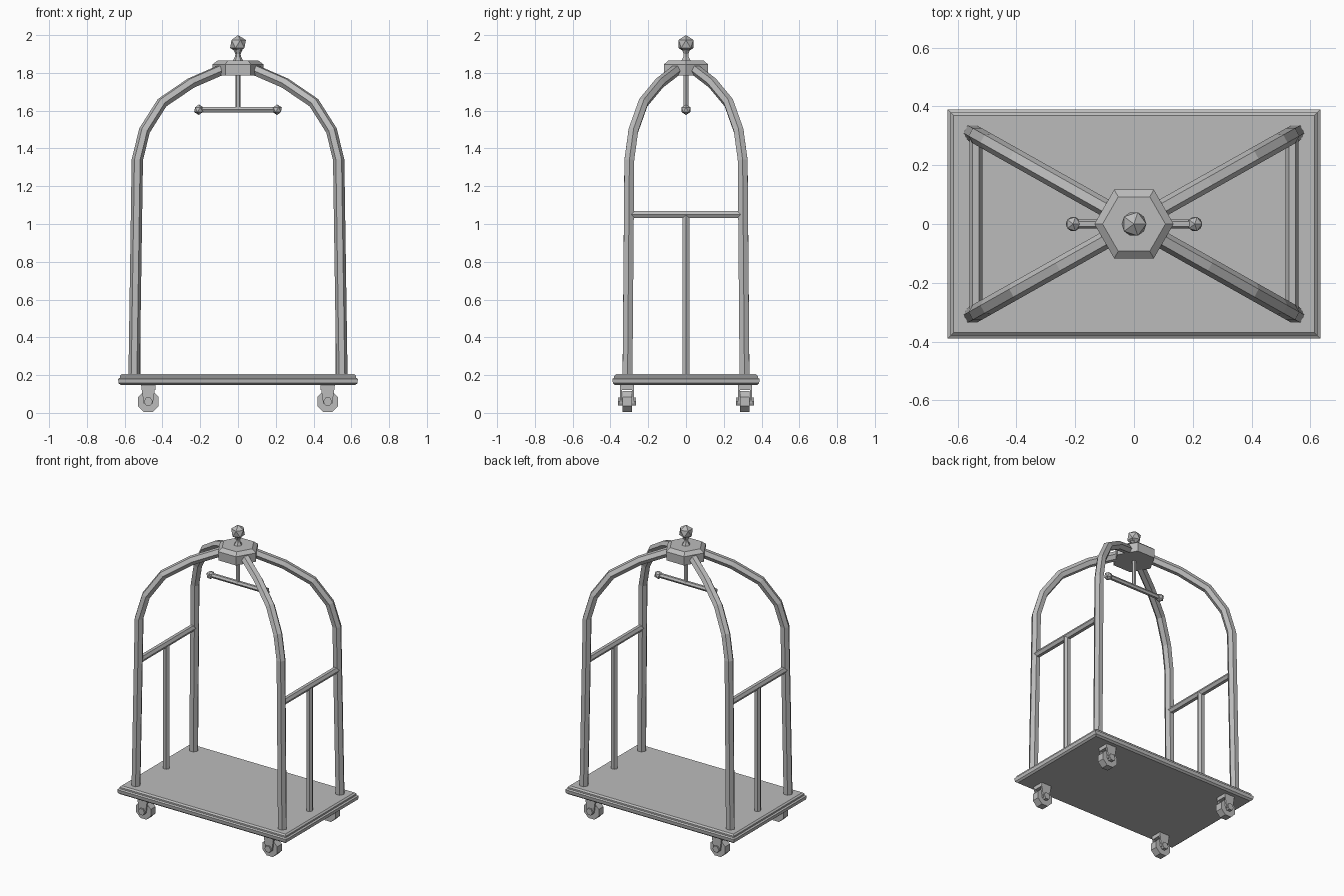
import bpy, bmesh, math
from mathutils import Vector, Matrix

cube = bpy.data.objects.get("Cube")
if cube:
    bpy.data.objects.remove(cube, do_unlink=True)

GREY = (0.5, 0.5, 0.5, 1)
metal = bpy.data.materials.new("plain grey")
metal.use_nodes = True
metal.diffuse_color = GREY
metal.node_tree.nodes["Principled BSDF"].inputs["Base Color"].default_value = GREY


def add_object(name, bm):
    mesh = bpy.data.meshes.new(name)
    bmesh.ops.recalc_face_normals(bm, faces=bm.faces)
    bm.to_mesh(mesh)
    bm.free()
    mesh.materials.append(metal)
    obj = bpy.data.objects.new(name, mesh)
    bpy.context.collection.objects.link(obj)
    return obj


def loft(name, rings):
    """Skin equal-sized rings of points and cap both ends."""
    bm = bmesh.new()
    rows = [[bm.verts.new(p) for p in ring] for ring in rings]
    n = len(rows[0])
    for a, b in zip(rows, rows[1:]):
        for i in range(n):
            j = (i + 1) % n
            bm.faces.new((a[i], a[j], b[j], b[i]))
    bm.faces.new(rows[0])
    bm.faces.new(rows[-1])
    return add_object(name, bm)


def tube(name, path, radius, sides=6, turn=0.0):
    """Sweep a polygon along a path that lies in one plane."""
    pts = [Vector(p) for p in path]
    first = (pts[1] - pts[0]).normalized()
    last = (pts[-1] - pts[0]).normalized()
    side = first.cross(last)
    if side.length < 0.01:
        side = first.cross(Vector((0, 0, 1)) if abs(first.z) < 0.9 else Vector((0, 1, 0)))
    side.normalize()
    rings = []
    for i, p in enumerate(pts):
        along = (pts[min(i + 1, len(pts) - 1)] - pts[max(i - 1, 0)]).normalized()
        up = along.cross(side)
        angles = [turn + math.tau * k / sides for k in range(sides)]
        rings.append([p + radius * (side * math.cos(a) + up * math.sin(a)) for a in angles])
    return loft(name, rings)


def turned(name, profile, sides):
    """Loft a (radius, height) profile around the z axis."""
    return loft(name, [[(r * math.cos(math.tau * k / sides), r * math.sin(math.tau * k / sides), z)
                        for k in range(sides)] for r, z in profile])


def ball(name, centre, radius):
    bm = bmesh.new()
    bmesh.ops.create_icosphere(bm, subdivisions=1, radius=radius,
                               matrix=Matrix.Translation(centre))
    return add_object(name, bm)


# Platform with a stepped, rounded rim
rim = [(0.015, 0.147), (0.003, 0.157), (0, 0.18), (0.01, 0.186), (0.01, 0.196), (0.02, 0.205)]
loft("platform", [[(sx * (0.635 - d), sy * (0.39 - d), z)
                   for sx, sy in ((-1, -1), (1, -1), (1, 1), (-1, 1))] for d, z in rim])

# Four diagonal arched legs meeting at the hub
arch = [(0.55, 0.2), (0.533, 1.34), (0.495, 1.495), (0.402, 1.642), (0.249, 1.746), (0.09, 1.815)]
for sx, side in ((1, "left"), (-1, "right")):
    for sy, end in ((-1, "front"), (1, "back")):
        tube(f"{end}_{side}_arch_leg", [(sx * x, sy * x * 0.563, z) for x, z in arch], 0.03)

        # Caster: wheel, axle, fork cheeks and mounting plate
        cx, cy, cz = sx * 0.475, sy * 0.312, 0.06
        tag = f"{end}_{side}_caster"
        tube(tag + "_wheel", [(cx, cy - 0.025, cz), (cx, cy + 0.025, cz)], 0.06, 8, math.pi / 8)
        tube(tag + "_axle", [(cx, cy - 0.048, cz), (cx, cy + 0.048, cz)], 0.024)
        outline = [(-0.038, 0.147), (0.038, 0.147), (0.024, 0.05), (-0.024, 0.05)]
        for s in (-1, 1):
            loft(tag + "_fork", [[(cx + x, cy + s * y, z) for x, z in outline]
                                 for y in (0.027, 0.038)])
        loft(tag + "_mount", [[(cx + a * 0.037, cy + b * 0.037, z)
                               for a, b in ((-1, -1), (1, -1), (1, 1), (-1, 1))]
                              for z in (0.122, 0.15)])

    # Side rail and its centre post
    tube(f"{side}_rail", [(sx * 0.538, -0.3, 1.05), (sx * 0.538, 0.3, 1.05)], 0.022)
    tube(f"{side}_post", [(sx * 0.538, 0, 0.2), (sx * 0.538, 0, 1.05)], 0.022)
    ball(f"{side}_hanger_knob", (sx * 0.207, 0, 1.605), 0.028)

# Hub, finial and hanging bar
turned("hub", [(0.133, 1.785), (0.135, 1.845), (0.107, 1.866)], 6)
turned("finial_neck", [(0.03, 1.86), (0.016, 1.885), (0.014, 1.9), (0.026, 1.925)], 6)
ball("finial", (0, 0, 1.953), 0.047)
tube("hanger_stem", [(0, 0, 1.6), (0, 0, 1.8)], 0.014)
tube("hanger_bar", [(-0.205, 0, 1.605), (0.205, 0, 1.605)], 0.016)
